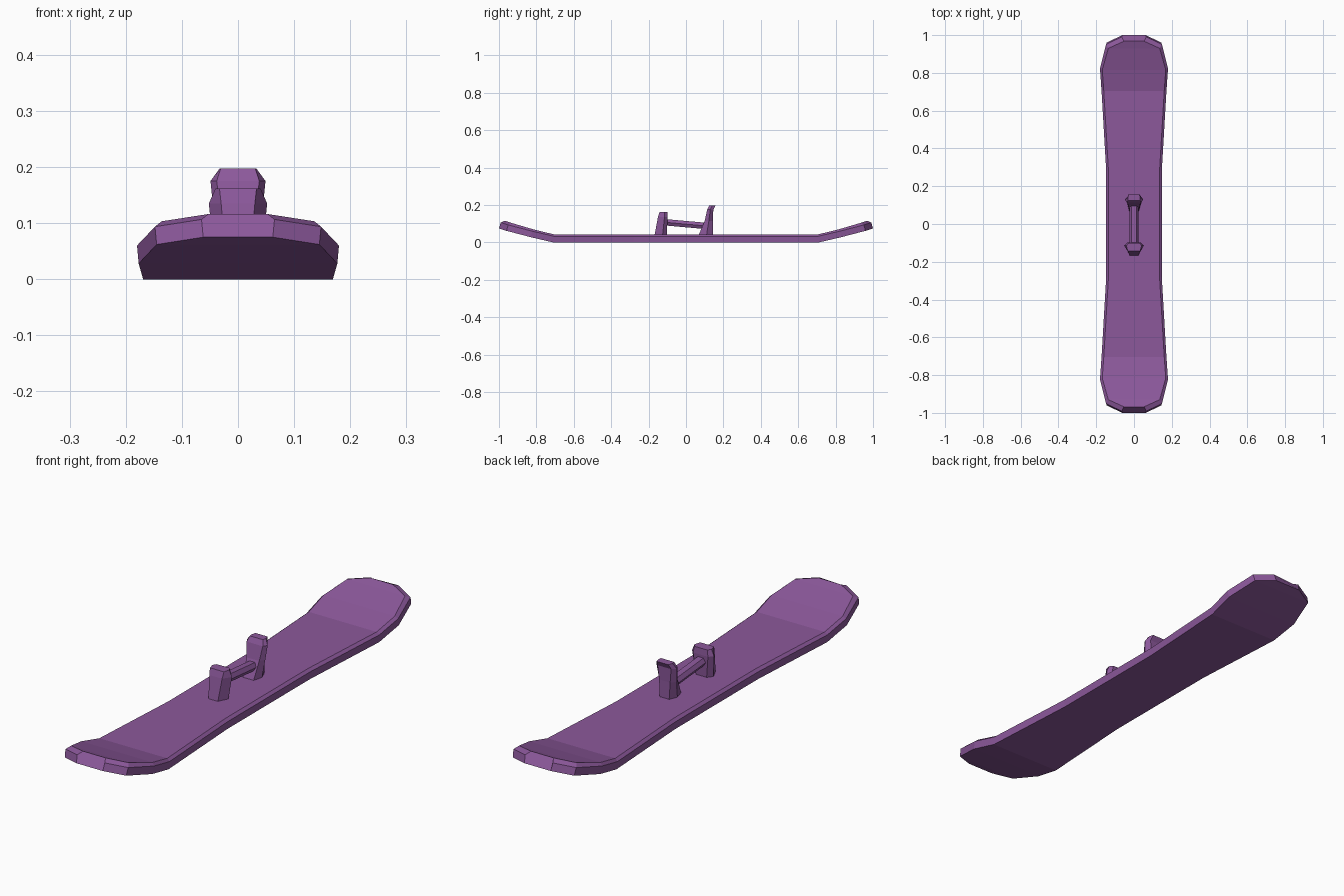
import bpy, bmesh, math

if "Cube" in bpy.data.objects:
    bpy.data.objects.remove(bpy.data.objects["Cube"])

purple = bpy.data.materials.new("purple")
purple.diffuse_color = (0.262, 0.098, 0.328, 1)
purple.use_nodes = True
purple.node_tree.nodes["Principled BSDF"].inputs["Base Color"].default_value = purple.diffuse_color


def finish(name, rings):
    """Loft closed rings of points, cap both ends, make a flat shaded object."""
    bm = bmesh.new()
    vs = [[bm.verts.new(p) for p in ring] for ring in rings]
    n = len(vs[0])
    for a, b in zip(vs, vs[1:]):
        for i in range(n):
            j = (i + 1) % n
            bm.faces.new((a[i], a[j], b[j], b[i]))
    bm.faces.new(vs[0])
    bm.faces.new(vs[-1])
    bmesh.ops.recalc_face_normals(bm, faces=bm.faces)
    me = bpy.data.meshes.new(name)
    bm.to_mesh(me)
    bm.free()
    me.materials.append(purple)
    ob = bpy.data.objects.new(name, me)
    bpy.context.collection.objects.link(ob)
    return ob


# Board: stations (y, half width, bottom z, tilt, y pulled in on the top rim)
half = [(0.28, 0.147, 0.0, 0.0, 0.0),
        (0.71, 0.172, 0.0, 0.11, 0.0),
        (0.83, 0.180, 0.028, 0.24, 0.004),
        (0.96, 0.148, 0.062, 0.28, 0.018),
        (1.00, 0.065, 0.075, 0.29, 0.020)]


def section(s, side):
    y, w, z, tilt, pull = s
    dy, dz = -math.sin(tilt), math.cos(tilt)
    rows = [(w - 0.003, y, z),
            (w, y + 0.033 * dy, z + 0.033 * dz),
            (w - 0.012, y + 0.043 * dy - pull, z + 0.043 * dz)]
    pts = [(x, side * yy, zz) for x, yy, zz in rows]
    return pts + [(-x, yy, zz) for x, yy, zz in reversed(pts)]


finish("board", [section(s, -1) for s in reversed(half)] +
       [section(s, 1) for s in half])


# Binding posts: hexagonal rings (z, front y, front w, middle y, middle w, back y, back w)
def post(name, levels):
    rings = []
    for z, yf, wf, ym, wm, yb, wb in levels:
        rings.append([(-wf, yf, z), (wf, yf, z), (wm, ym, z),
                      (wb, yb, z), (-wb, yb, z), (-wm, ym, z)])
    finish(name, rings)


post("front_post", [(0.04, -0.168, 0.022, -0.125, 0.042, -0.103, 0.025),
                    (0.135, -0.150, 0.030, -0.115, 0.052, -0.098, 0.035),
                    (0.162, -0.142, 0.033, -0.115, 0.040, -0.100, 0.030)])
post("rear_post", [(0.04, 0.068, 0.025, 0.110, 0.036, 0.145, 0.022),
                   (0.115, 0.100, 0.030, 0.122, 0.043, 0.144, 0.026),
                   (0.175, 0.113, 0.038, 0.130, 0.049, 0.146, 0.032),
                   (0.197, 0.124, 0.031, 0.140, 0.033, 0.158, 0.028)])

# Sloping bar joining the posts
finish("handle_bar", [[(x, y, z + h) for x, h in
                       [(-0.013, -0.017), (0.013, -0.017), (0.023, 0.0),
                        (0.013, 0.017), (-0.013, 0.017), (-0.023, 0.0)]]
                      for y, z in [(-0.115, 0.108), (0.12, 0.087)]])
